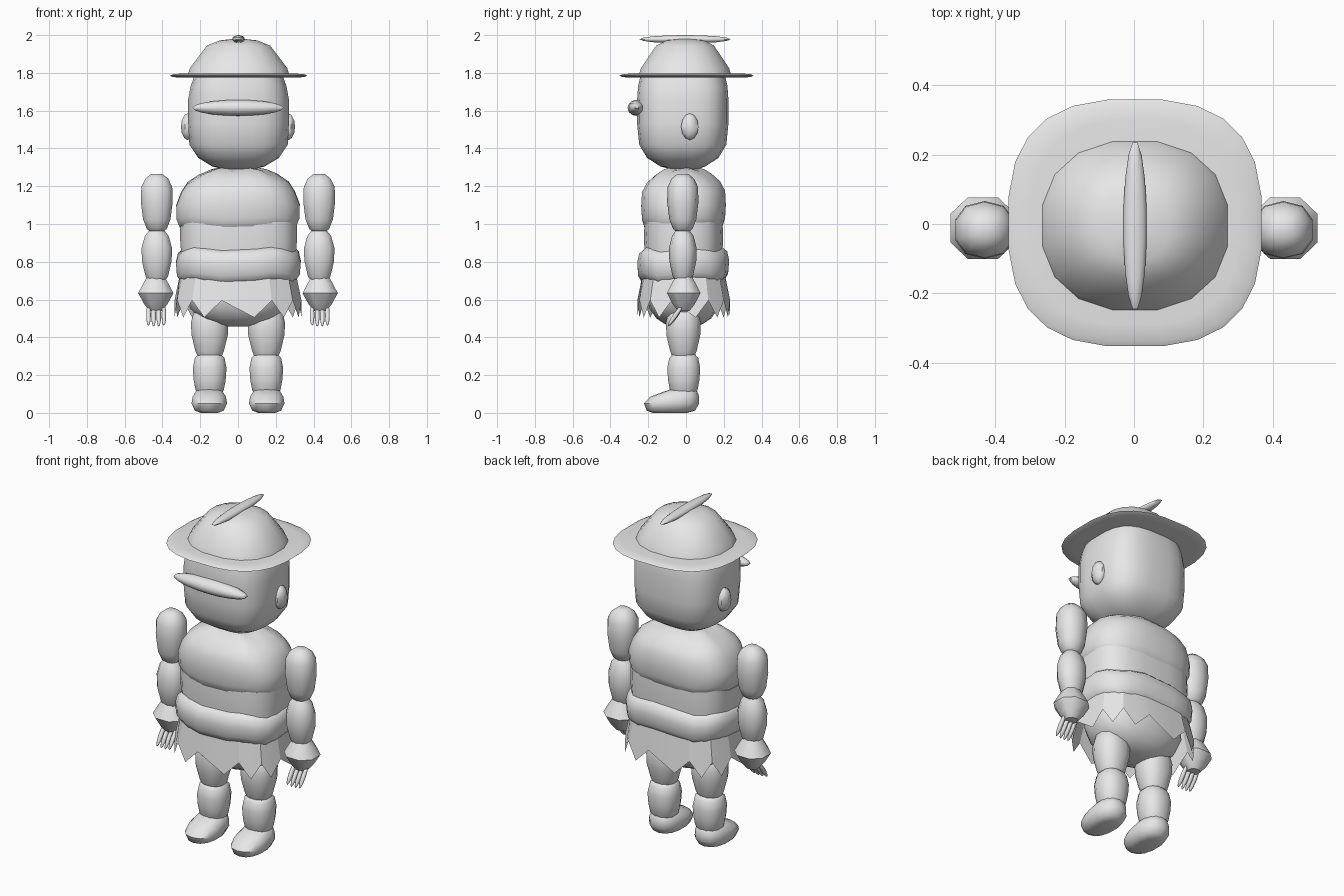
import bpy, bmesh, math
from mathutils import Matrix, Vector

if "Cube" in bpy.data.objects:
    bpy.data.objects.remove(bpy.data.objects["Cube"])

grey = bpy.data.materials.new("light_grey")
grey.diffuse_color = (0.8, 0.8, 0.8, 1)
grey.use_nodes = True
grey.node_tree.nodes["Principled BSDF"].inputs["Base Color"].default_value = grey.diffuse_color


def finish(name, bm, angle=50):
    bmesh.ops.recalc_face_normals(bm, faces=bm.faces)
    mesh = bpy.data.meshes.new(name)
    bm.to_mesh(mesh)
    bm.free()
    mesh.materials.append(grey)
    ob = bpy.data.objects.new(name, mesh)
    bpy.context.collection.objects.link(ob)
    bpy.ops.object.select_all(action='DESELECT')
    ob.select_set(True)
    bpy.context.view_layer.objects.active = ob
    bpy.ops.object.shade_smooth_by_angle(angle=math.radians(angle))
    return ob


def oval(t, rx, ry, e):
    """Point on a rounded-square outline; e = 2 gives an ellipse."""
    c, s = math.cos(t), math.sin(t)
    return (rx * math.copysign(abs(c) ** (2 / e), c),
            ry * math.copysign(abs(s) ** (2 / e), s))


def loft(name, rings, n=16, e=2.0, at=(0, 0, 0), wave=0, rot=None):
    """Closed skin over rings of (z, rx, ry, y shift)."""
    bm = bmesh.new()
    loops = []
    for r in rings:
        z, rx, ry = r[:3]
        dy = r[3] if len(r) > 3 else 0
        loop = []
        for i in range(n):
            t = 2 * math.pi * (i + 0.5) / n
            x, y = oval(t, rx, ry, e)
            p = Vector((x, y + dy, z + wave * math.sin(5 * t + 0.6)))
            if rot:
                p = rot @ p
            loop.append(bm.verts.new(p + Vector(at)))
        loops.append(loop)
    for a, b in zip(loops, loops[1:]):
        for i in range(n):
            j = (i + 1) % n
            bm.faces.new((a[i], a[j], b[j], b[i]))
    bm.faces.new(loops[0][::-1])
    bm.faces.new(loops[-1])
    return finish(name, bm)


def ball(name, at, r, n=12, steps=8, rot=None):
    rings = []
    for k in range(steps + 1):
        a = math.pi * (-0.5 + k / steps)
        c = max(math.cos(a), 0.03)
        rings.append((r[2] * math.sin(a), r[0] * c, r[1] * c))
    return loft(name, rings, n, 2, at, 0, rot)


def limb(name, x, y, z0, z1, rx, ry, shape, n=10):
    """Limb segment with a profile of (height fraction, radius fraction)."""
    return loft(name, [(z0 + (z1 - z0) * f, rx * s, ry * s) for f, s in shape],
                n, 2.3, (x, y, 0))


# Head
loft("head", [(1.29, .08, .07, .01), (1.305, .14, .12), (1.35, .215, .19),
              (1.42, .262, .232), (1.53, .268, .243), (1.66, .268, .243),
              (1.73, .255, .238), (1.785, .235, .225)], 24, 3.0, (.003, -.017, 0))
ball("brow", (0, -.26, 1.615), (.245, .05, .042), 16, 10)

# Hat
loft("hat_brim", [(1.775, .31, .305), (1.778, .35, .342), (1.785, .366, .357),
                  (1.793, .35, .342), (1.797, .30, .295)], 24, 2.7, (.003, .003, 0))
loft("hat_crown", [(1.785, .275, .25), (1.825, .262, .237), (1.88, .22, .20),
                   (1.945, .17, .155), (1.972, .10, .10), (1.98, .03, .03)],
     16, 2.3, (.003, -.005, 0))
ball("hat_crest", (.003, -.005, 1.978), (.034, .245, .022), 16, 8)

# Torso bands
loft("chest", [(.97, .28, .19), (.985, .31, .208), (1.03, .328, .222),
               (1.10, .33, .226), (1.17, .303, .222), (1.22, .27, .195),
               (1.26, .21, .15), (1.285, .15, .11), (1.293, .10, .07)],
     20, 2.7, (0, -.013, 0), .006)
loft("waist", [(.82, .305, .205), (.92, .312, .212), (1.01, .312, .208)],
     20, 3.0, (.003, -.013, 0))
loft("belt_roll", [(.685, .27, .19), (.70, .305, .22), (.735, .328, .24),
                   (.80, .333, .245), (.845, .322, .235), (.87, .295, .205)],
     20, 3.0, (.002, -.015, 0), .01)
loft("pelvis", [(.457, .06, .05), (.47, .13, .10), (.50, .20, .145),
                (.55, .255, .18), (.62, .285, .20), (.72, .28, .19)],
     18, 2.4, (0, -.012, 0))

# Zigzag skirt
bm = bmesh.new()
n = 24
top, hem = [], []
for i in range(n):
    t = 2 * math.pi * (i + 0.5) / n
    x, y = oval(t, .312, .222, 3)
    top.append(bm.verts.new((x, y - .012, .72)))
    x, y = oval(t, .338, .247, 3)
    tooth = i % 2 == 0
    hem.append(bm.verts.new((x, y - .012, .505 if tooth else .595)))
for i in range(n):
    j = (i + 1) % n
    bm.faces.new((top[i], top[j], hem[j], hem[i]))
finish("skirt", bm, 20)

# Paired parts
upper = [(0, .35), (.06, .62), (.22, .86), (.52, 1), (.78, .97), (.92, .72), (1, .35)]
fore = [(0, .5), (.1, .74), (.4, .98), (.65, 1), (.88, .78), (1, .45)]
fist = [(0, .35), (.2, .66), (.52, 1), (.8, .72), (1, .5)]
thigh = [(0, .66), (.08, .76), (.4, .97), (.65, 1), (.88, .85), (1, .5)]
calf = [(0, .7), (.1, .84), (.35, .95), (.65, 1), (.9, .88), (1, .66)]

for side, s in (("left", -1), ("right", 1)):
    ball(side + "_ear", (s * .267, .02, 1.515), (.038, .05, .07), 8, 6)
    limb(side + "_upper_arm", s * .43, -.017, .955, 1.265, .088, .083, upper)
    limb(side + "_forearm", s * .43, -.017, .695, .97, .084, .073, fore)
    limb(side + "_hand", s * .435, -.012, .54, .72, .1, .095, fist, 8)
    # Fingers hang forward from the hand
    for k in range(4):
        off = k - 1.5
        rot = Matrix.Rotation(math.radians(-35), 3, 'X')
        ball(f"{side}_finger_{k + 1}", (s * (.433 + .027 * off), -.055, .512 + .004 * abs(off)),
             (.013, .013, .068), 8, 6, rot)
    limb(side + "_thigh", s * .15, -.014, .305, .57, .102, .095, thigh, 12)
    limb(side + "_calf", s * .15, -.012, .1, .312, .092, .09, calf, 12)
    loft(side + "_foot", [(.0, .045, .09, -.01), (.012, .078, .128, -.004),
                          (.05, .096, .146, 0), (.085, .09, .13, .016),
                          (.115, .072, .085, .05), (.13, .045, .055, .065)],
         14, 2.4, (s * .152, -.076, 0))
